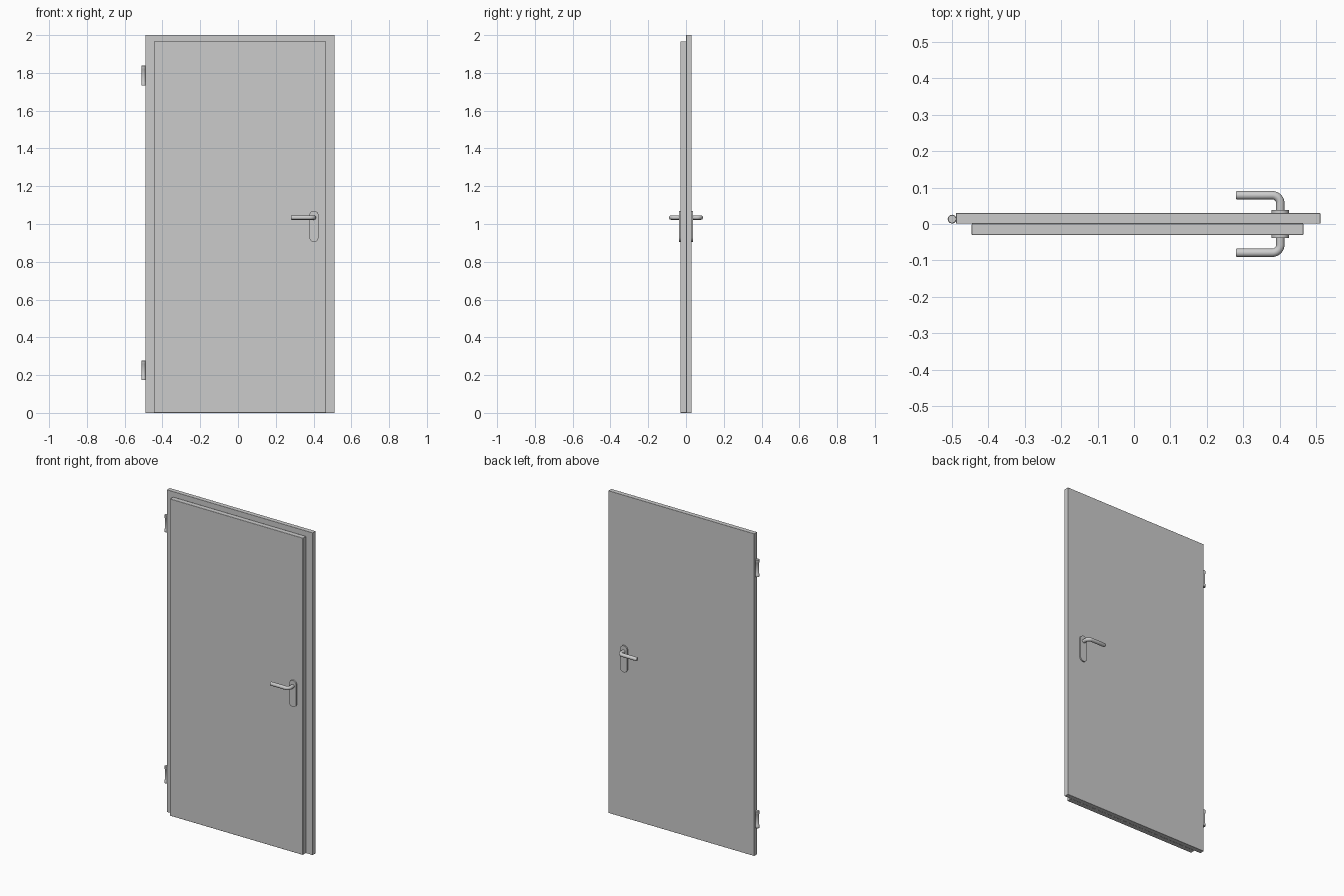
import bpy, bmesh, math

if "Cube" in bpy.data.objects:
    bpy.data.objects.remove(bpy.data.objects["Cube"])


def finish(name, bm, smooth=False):
    bmesh.ops.recalc_face_normals(bm, faces=bm.faces)
    me = bpy.data.meshes.new(name)
    bm.to_mesh(me)
    bm.free()
    ob = bpy.data.objects.new(name, me)
    bpy.context.collection.objects.link(ob)
    if smooth:
        smooth_by_angle(ob)
    return ob


def smooth_by_angle(ob):
    bpy.ops.object.select_all(action='DESELECT')
    ob.select_set(True)
    bpy.context.view_layer.objects.active = ob
    bpy.ops.object.shade_smooth_by_angle(angle=math.radians(35))


def slab(name, x0, x1, y0, y1, z0, z1, bevel):
    bm = bmesh.new()
    bmesh.ops.create_cube(bm, size=1)
    for v in bm.verts:
        v.co = (x1 if v.co.x > 0 else x0, y1 if v.co.y > 0 else y0, z1 if v.co.z > 0 else z0)
    ob = finish(name, bm)
    mod = ob.modifiers.new("edge", 'BEVEL')
    mod.width, mod.segments = bevel, 2
    smooth_by_angle(ob)


def plate(name, x, z_low, z_high, r, y0, y1):
    # round-ended escutcheon outline, extruded in y
    bm = bmesh.new()
    ring = []
    for zc, start in ((z_high - r, 0), (z_low + r, math.pi)):
        for i in range(17):
            a = start + math.pi * i / 16
            ring.append(bm.verts.new((x + r * math.cos(a), y0, zc + r * math.sin(a))))
    face = bm.faces.new(ring)
    out = bmesh.ops.extrude_face_region(bm, geom=[face])
    for v in out["geom"]:
        if isinstance(v, bmesh.types.BMVert):
            v.co.y = y1
    finish(name, bm, True)


def lever(name, s, x=0.402, z=1.034, tip=0.28, y=0.079, bend=0.022, r=0.0115):
    # round bar: neck out of the plate, a quarter bend, then the grip
    pts = [(x, 0.031, 1)]
    for i in range(11):
        a = math.pi / 2 * i / 10
        pts.append((x - bend + bend * math.cos(a), y - bend + bend * math.sin(a), 1))
    pts += [(tip + 0.003, y, 1), (tip + 0.001, y, 0.92), (tip, y, 0.78)]
    cu = bpy.data.curves.new(name, 'CURVE')
    cu.dimensions = '3D'
    cu.bevel_depth, cu.bevel_resolution, cu.use_fill_caps = r, 6, True
    sp = cu.splines.new('POLY')
    sp.points.add(len(pts) - 1)
    for p, (px, py, rad) in zip(sp.points, pts):
        p.co = (px, s * py, z, 1)
        p.radius = rad
    ob = bpy.data.objects.new(name, cu)
    bpy.context.collection.objects.link(ob)
    bpy.ops.object.select_all(action='DESELECT')
    ob.select_set(True)
    bpy.context.view_layer.objects.active = ob
    bpy.ops.object.convert(target='MESH')
    smooth_by_angle(bpy.context.view_layer.objects.active)


def hinge(name, z0, z1, x=-0.5, y=0.0135, n=24):
    # turned barrel with wider caps at both ends
    h = z1 - z0
    prof = [(0.0105, 0), (0.012, 0.002), (0.012, 0.016), (0.0102, 0.019),
            (0.0102, h - 0.019), (0.012, h - 0.016), (0.012, h - 0.002), (0.0105, h)]
    bm = bmesh.new()
    rings = [[bm.verts.new((x + r * math.cos(2 * math.pi * i / n),
                            y + r * math.sin(2 * math.pi * i / n), z0 + dz))
              for i in range(n)] for r, dz in prof]
    for a, b in zip(rings, rings[1:]):
        for i in range(n):
            j = (i + 1) % n
            bm.faces.new((a[i], a[j], b[j], b[i]))
    bm.faces.new(rings[0])
    bm.faces.new(rings[-1])
    finish(name, bm, True)


# door leaf: wide back panel and stepped front panel
slab("back_panel", -0.489, 0.512, 0.001, 0.03, 0, 2, 0.001)
slab("front_panel", -0.446, 0.466, -0.03, 0.001, 0, 1.967, 0.002)

# handle set on both sides
for side, s in (("front", -1), ("back", 1)):
    plate(side + "_handle_plate", 0.402, 0.905, 1.07, 0.024, s * 0.0295, s * 0.038)
    lever(side + "_lever", s)

# hinges on the left edge
hinge("lower_hinge", 0.173, 0.278)
hinge("upper_hinge", 1.732, 1.838)
